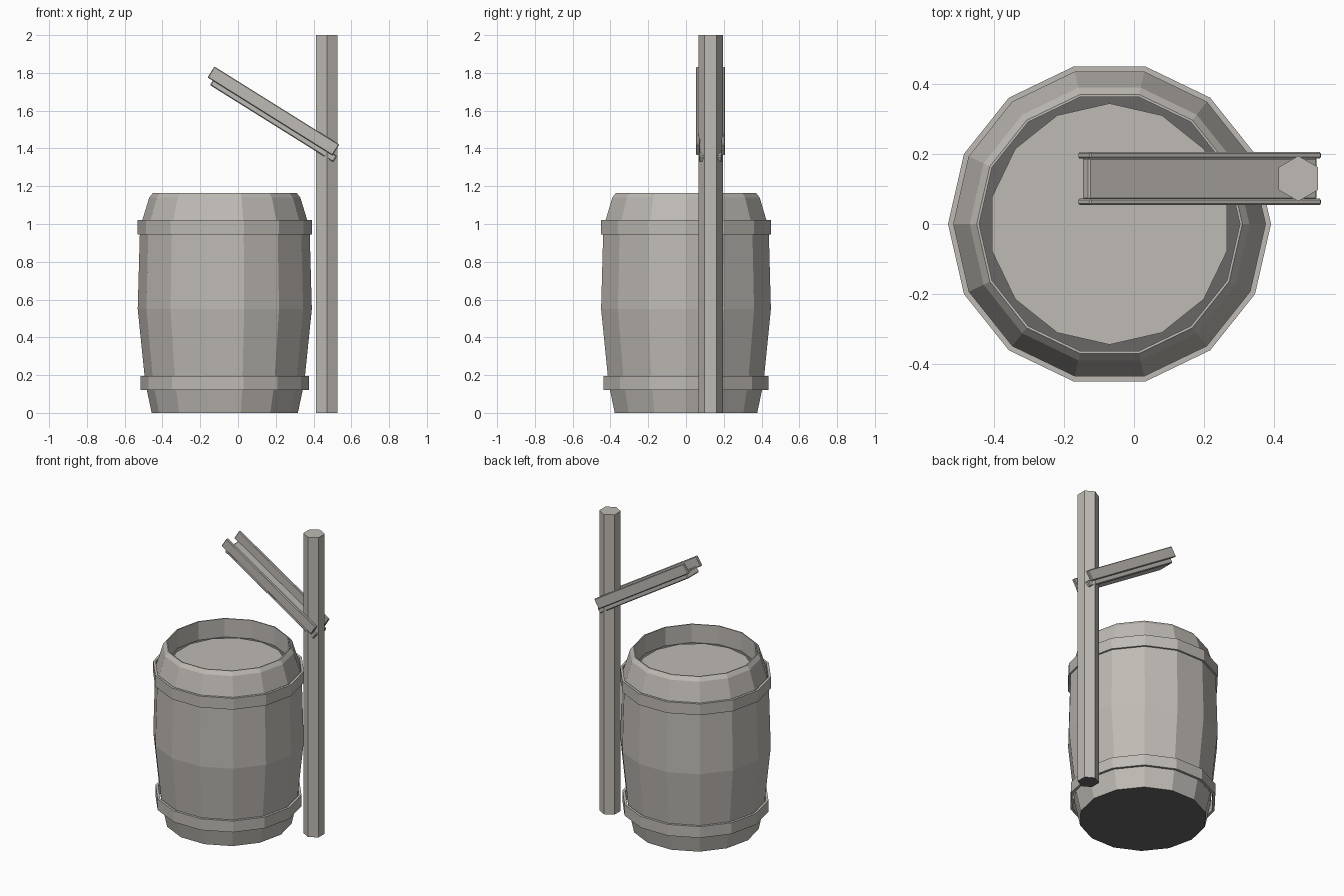
import bpy, bmesh, math
from mathutils import Matrix, Vector

if "Cube" in bpy.data.objects:
    bpy.data.objects.remove(bpy.data.objects["Cube"])


def material(name, colour):
    mat = bpy.data.materials.new(name)
    mat.diffuse_color = (*colour, 1)
    mat.use_nodes = True
    mat.node_tree.nodes["Principled BSDF"].inputs["Base Color"].default_value = mat.diffuse_color
    return mat


grey = material("warm_grey", (0.52, 0.495, 0.46))
dark = material("dark_grey", (0.14, 0.135, 0.13))


def finish(name, bm, dark_rule=None):
    bmesh.ops.recalc_face_normals(bm, faces=bm.faces)
    for f in bm.faces:
        f.material_index = int(bool(dark_rule and dark_rule(f)))
    mesh = bpy.data.meshes.new(name)
    bm.to_mesh(mesh)
    bm.free()
    mesh.materials.append(grey)
    if dark_rule:
        mesh.materials.append(dark)
    obj = bpy.data.objects.new(name, mesh)
    bpy.context.collection.objects.link(obj)
    return obj


def lathe(name, profile, sides, centre, turn=0.0, closed=False, dark_rule=None):
    """Revolve (radius, z) points; open profiles get flat end caps."""
    bm = bmesh.new()
    rings = []
    for r, z in profile:
        rings.append([bm.verts.new((centre[0] + r * math.cos(turn + math.tau * i / sides),
                                    centre[1] + r * math.sin(turn + math.tau * i / sides), z))
                      for i in range(sides)])
    pairs = list(zip(rings, rings[1:]))
    if closed:
        pairs.append((rings[-1], rings[0]))
    for a, b in pairs:
        for i in range(sides):
            j = (i + 1) % sides
            bm.faces.new((a[i], a[j], b[j], b[i]))
    if not closed:
        bm.faces.new(rings[0])
        bm.faces.new(rings[-1])
    return finish(name, bm, dark_rule)


def trough_board(name, u, y, v, bevel):
    """Box in the tilted frame of the trough: u along it, v across it."""
    bm = bmesh.new()
    bmesh.ops.create_cube(bm, size=1)
    size = Vector((u[1] - u[0], y[1] - y[0], v[1] - v[0]))
    mid = Vector((sum(u) / 2, sum(y) / 2, sum(v) / 2))
    bmesh.ops.scale(bm, vec=size, verts=bm.verts)
    bmesh.ops.translate(bm, vec=mid, verts=bm.verts)
    bmesh.ops.bevel(bm, geom=bm.edges[:], offset=bevel, segments=1, affect='EDGES')
    tilt = Matrix.Translation((0.185, 0.13, 1.60)) @ Matrix.Rotation(math.radians(32), 4, 'Y')
    bmesh.ops.transform(bm, matrix=tilt, verts=bm.verts)
    return finish(name, bm)


# Barrel: outer staves, chamfered rim, hollow top; bottom and inner floor are dark
BARREL = (-0.07, 0.0)
lathe("barrel", [(0.387, 0), (0.421, 0.16), (0.461, 0.55), (0.449, 0.98), (0.40, 1.14),
                 (0.38, 1.165), (0.373, 1.165), (0.373, 1.042)], 14, BARREL,
      dark_rule=lambda f: len(f.verts) > 4)

# Water surface, turned half a side against the staves
lathe("water", [(0.345, 1.043), (0.345, 1.05)], 14, BARREL, math.pi / 2)

# Hoops
for name, r, z0, z1 in (("lower_hoop", 0.447, 0.12, 0.195), ("upper_hoop", 0.462, 0.945, 1.02)):
    lathe(name, [(r, z0), (r, z1), (r - 0.016, z1), (r - 0.016, z0)], 14, BARREL, closed=True)

# Hexagonal post with a dark underside
lathe("post", [(0.065, 0), (0.065, 2)], 6, (0.47, 0.13), math.pi / 2,
      dark_rule=lambda f: f.normal.z < -0.5)

# Tilted trough: two side rails and a base board
for name, s in (("front_rail", -1), ("back_rail", 1)):
    trough_board(name, (-0.387, 0.393), sorted((s * 0.057, s * 0.076)), (-0.034, 0.034), 0.004)
trough_board("trough_base", (-0.355, 0.415), (-0.06, 0.06), (-0.062, -0.024), 0.005)
